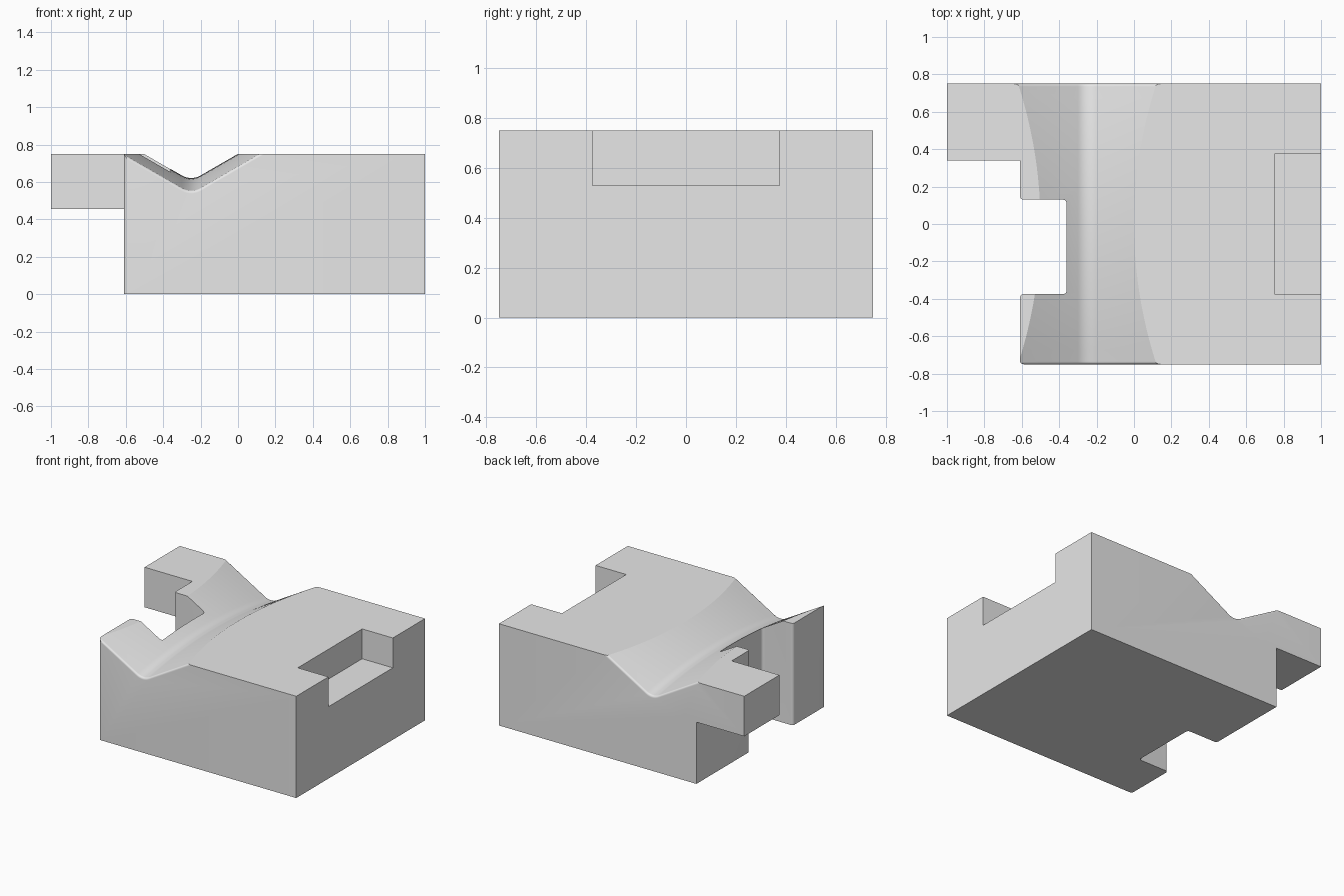
import bpy
import bmesh
from math import sin, cos, tan, pi, radians

if "Cube" in bpy.data.objects:
    bpy.data.objects.remove(bpy.data.objects["Cube"], do_unlink=True)

TOP = 0.75
HALF_Y = 0.75
SLOPE = radians(30)


def make_object(name, bm):
    bmesh.ops.recalc_face_normals(bm, faces=bm.faces)
    mesh = bpy.data.meshes.new(name)
    bm.to_mesh(mesh)
    bm.free()
    obj = bpy.data.objects.new(name, mesh)
    bpy.context.collection.objects.link(obj)
    return obj


def prism(name, outline, z0, z1, round_corner=None):
    """Extrude an outline upward, rounding the upright edges chosen by a rule."""
    bm = bmesh.new()
    face = bm.faces.new([bm.verts.new((x, y, z0)) for x, y in outline])
    side = bmesh.ops.extrude_face_region(bm, geom=[face])["geom"]
    for v in side:
        if isinstance(v, bmesh.types.BMVert):
            v.co.z = z1
    if round_corner:
        uprights = [e for e in bm.edges
                    if abs(e.verts[0].co.z - e.verts[1].co.z) > 0.01
                    and round_corner(e.verts[0].co)]
        bmesh.ops.bevel(bm, geom=uprights, offset=0.02, segments=5,
                        profile=0.5, affect='EDGES')
    return make_object(name, bm)


def box(name, x0, x1, y0, y1, z0, z1):
    return prism(name, [(x0, y0), (x1, y0), (x1, y1), (x0, y1)], z0, z1)


def combine(target, tool, operation):
    mod = target.modifiers.new(tool.name, 'BOOLEAN')
    mod.operation = operation
    mod.solver = 'EXACT'
    mod.object = tool
    bpy.ops.object.select_all(action='DESELECT')
    bpy.context.view_layer.objects.active = target
    target.select_set(True)
    bpy.ops.object.modifier_apply(modifier=mod.name)
    bpy.data.objects.remove(tool, do_unlink=True)


def groove_section(drop):
    """V with a rounded floor, closed well above the block."""
    cx, r, wing = -0.25, 0.1, 0.6
    apex = TOP - 0.25 * tan(SLOPE) - drop
    centre = apex + r / cos(SLOPE)
    pts = [(cx - wing, apex + wing * tan(SLOPE))]
    for i in range(9):
        a = SLOPE * (i / 4 - 1)
        pts.append((cx + r * sin(a), centre - r * cos(a)))
    pts += [(cx + wing, apex + wing * tan(SLOPE)), (cx + wing, 1.2), (cx - wing, 1.2)]
    return pts


def groove_cutter():
    """Loft the V along y: it arches in the middle and flares at both ends."""
    lip = 0.015
    half = []
    for i in range(13):
        y = (HALF_Y - lip) * i / 12
        half.append((y, 0.069 * (y / HALF_Y) ** 2))
    base = half[-1][1]
    for i in range(1, 7):
        t = pi / 2 * i / 6
        half.append((HALF_Y - lip + lip * sin(t), base + lip * (1 - cos(t)) / cos(SLOPE)))
    half.append((HALF_Y + 0.05, half[-1][1]))
    stations = [(-y, d) for y, d in reversed(half[1:])] + half
    bm = bmesh.new()
    rings = [[bm.verts.new((x, y, z)) for x, z in groove_section(d)] for y, d in stations]
    for a, b in zip(rings, rings[1:]):
        for i in range(len(a)):
            j = (i + 1) % len(a)
            bm.faces.new((a[i], a[j], b[j], b[i]))
    bm.faces.new(rings[0])
    bm.faces.new(rings[-1])
    return make_object("groove_cutter", bm)


# Block with the side notch running through its full height
block = prism("grooved_block",
              [(-0.61, -0.75), (1, -0.75), (1, 0.75), (-0.61, 0.75),
               (-0.61, 0.13), (-0.36, 0.13), (-0.36, -0.375), (-0.61, -0.375)],
              0, TOP, lambda p: p.x < 0 and p.y < 0.5)

# Overhanging tab, end pocket and rounded V groove
combine(block, box("tab", -1, -0.5, 0.34, HALF_Y, 0.455, TOP), 'UNION')
combine(block, box("pocket_cutter", 0.75, 1.2, -0.375, 0.375, 0.53, 1), 'DIFFERENCE')
combine(block, groove_cutter(), 'DIFFERENCE')

# Single plain grey
grey = bpy.data.materials.new("plain_grey")
grey.use_nodes = True
colour = (0.8, 0.8, 0.8, 1)
grey.diffuse_color = colour
grey.node_tree.nodes["Principled BSDF"].inputs["Base Color"].default_value = colour
block.data.materials.clear()
block.data.materials.append(grey)

bpy.ops.object.select_all(action='DESELECT')
block.select_set(True)
bpy.context.view_layer.objects.active = block
bpy.ops.object.shade_smooth_by_angle(angle=radians(25))
